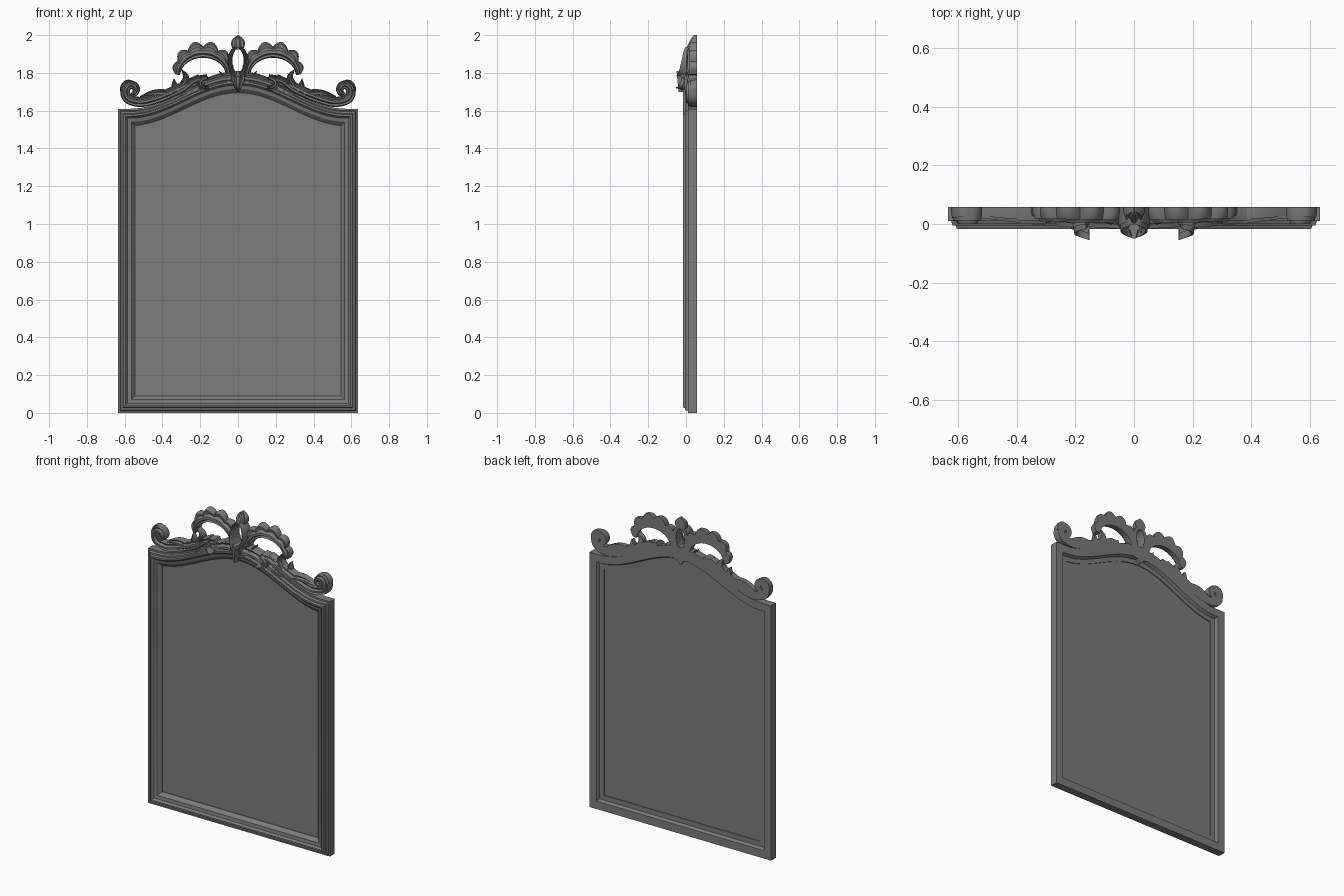
import bpy, bmesh
from math import sin, cos, pi, radians
from mathutils import Vector

cube = bpy.data.objects.get("Cube")
if cube:
    bpy.data.objects.remove(cube, do_unlink=True)

HALF_WIDTH, SHOULDER, RISE = 0.635, 1.61, 0.175
BACK = 0.058

grey = bpy.data.materials.new("plain grey")
grey.use_nodes = True
grey.diffuse_color = (0.2, 0.2, 0.2, 1)
grey.node_tree.nodes["Principled BSDF"].inputs["Base Color"].default_value = grey.diffuse_color


def finish(name, bm, mirrored=False):
    """Turn a bmesh into a shaded object."""
    bmesh.ops.recalc_face_normals(bm, faces=bm.faces)
    mesh = bpy.data.meshes.new(name)
    bm.to_mesh(mesh)
    bm.free()
    mesh.materials.append(grey)
    obj = bpy.data.objects.new(name, mesh)
    bpy.context.collection.objects.link(obj)
    bpy.ops.object.select_all(action='DESELECT')
    obj.select_set(True)
    bpy.context.view_layer.objects.active = obj
    bpy.ops.object.shade_smooth_by_angle(angle=radians(30))
    if mirrored:
        obj.modifiers.new("Mirror", 'MIRROR').use_mirror_merge = False


def bridge(bm, ring, next_ring):
    """Join two matching closed rings of vertices with quads."""
    for i in range(len(ring)):
        bm.faces.new((ring[i - 1], ring[i], next_ring[i], next_ring[i - 1]))


def arch(x):
    """Height of the frame's top edge."""
    return SHOULDER + RISE * (1 + cos(pi * min(abs(x) / 0.575, 1))) / 2


def outline(bm, inset, y, steps=40):
    """Closed ring of vertices following the frame, moved inwards by inset."""
    w = HALF_WIDTH - inset
    across = [w - 2 * w * i / steps for i in range(steps + 1)]
    points = [(-w, inset), (w, inset)] + [(x, arch(x) - inset) for x in across]
    return [bm.verts.new((x, y, z)) for x, z in points]


# Moulded frame: stepped profile of (inset, depth) carried round the outline
inner = 0.09
profile = [(0, BACK), (0, 0.01), (0.01, 0.01), (0.015, -0.005), (0.025, -0.005),
           (0.03, -0.017), (0.04, -0.017), (0.05, -0.005), (0.07, 0), (inner, 0.02),
           (inner, 0.04), (0.06, 0.04), (0.05, BACK)]
bm = bmesh.new()
rings = [outline(bm, inset, y) for inset, y in profile]
for i in range(len(rings)):
    bridge(bm, rings[i - 1], rings[i])
finish("frame", bm)

# Mirror panel
bm = bmesh.new()
front, rear = (outline(bm, inner - 0.005, y) for y in (0.025, 0.035))
bridge(bm, front, rear)
bm.faces.new(front)
bm.faces.new(rear)
finish("mirror_panel", bm)


def turn(centre, start, end, radii, shrink=1, steps=8):
    """Points round an ellipse, or a spiral when it shrinks; angles in degrees."""
    points = []
    for i in range(steps + 1):
        t = i / steps
        a = radians(start + (end - start) * t)
        scale = 1 + (shrink - 1) * t
        points.append((centre[0] + radii[0] * scale * cos(a),
                       centre[1] + radii[1] * scale * sin(a)))
    return points


def spline(points, steps=6):
    """Smooth path through the points."""
    k = [Vector(p) for p in points]
    k = [2 * k[0] - k[1]] + k + [2 * k[-1] - k[-2]]
    path = []
    for a, b, c, d in zip(k, k[1:], k[2:], k[3:]):
        for i in range(steps):
            t = i / steps
            path.append(b + ((c - a) * t + (2 * a - 5 * b + 4 * c - d) * t ** 2
                             + (3 * b - a - 3 * c + d) * t ** 3) / 2)
    return path + [k[-2]]


# How the width of a carving changes along its length
def band(t):
    return 1 - t ** 2 / 2


def leaf(t):
    return sin(pi * (1 + 3 * t) / 4) + 0.05


def bow(t):
    return 0.4 + 0.6 * sin(pi * t)


# Right half of the carved cross-section, (across, bulge), with a groove
half = [(0.2, 1), (0.45, 0.7), (0.8, 0.8), (1, 0.4), (1, 0)]
SECTION = [(-u, bulge) for u, bulge in reversed(half)] + half


def carving(name, points, width, shape, fronts, lobes=0, mirrored=True):
    """Flat-backed carved strip; lobes scallop its left-hand edge."""
    bm = bmesh.new()
    path = spline(points)
    last = len(path) - 1
    rings = []
    for i, p in enumerate(path):
        t = i / last
        along = (path[min(i + 1, last)] - path[max(i - 1, 0)]).normalized()
        side = Vector((-along.y, along.x))
        front = fronts[0] + (fronts[1] - fronts[0]) * t
        scallop = abs(sin(pi * lobes * t))
        ring = []
        for u, bulge in SECTION:
            spot = p + side * u * width * shape(t) * (1 + scallop * (u > 0))
            ring.append(bm.verts.new((spot.x, BACK + (front - BACK) * bulge, spot.y)))
        rings.append(ring)
    for ring, next_ring in zip(rings, rings[1:]):
        bridge(bm, ring, next_ring)
    bm.faces.new(rings[0])
    bm.faces.new(rings[-1])
    finish(name, bm, mirrored)


# Side scrolls running along the arch and curling up at the corners
foot = [(x / 10, arch(x / 10) + 0.03) for x in (2, 3, 4, 5)]
curl = turn((0.56, 1.705), -80, 300, (0.045, 0.05), shrink=0.2)
carving("side_scroll", foot + curl, 0.028, band, (0, 0))
carving("corner_curl_leaf", turn((0.57, 1.7), 0, 130, (0.04, 0.05)), 0.018, leaf, (0.01, 0.02))

# Pointed leaves growing from the scrolls
carving("low_leaf", [(0.35, 1.69), (0.44, 1.69), (0.52, 1.675)], 0.022, leaf, (0, 0.02))
carving("upright_leaf", [(0.29, 1.7), (0.33, 1.72), (0.34, 1.77)], 0.022, leaf, (0, 0.03))
carving("inner_leaf", [(0.32, 1.7), (0.275, 1.77), (0.3, 1.82)], 0.018, leaf, (0, 0.02))

# Bold hooked straps that stand forward of the arch
hook = turn((0.165, 1.745), 90, 290, (-0.035, 0.025))
carving("hooked_strap", [(0.36, 1.675), (0.29, 1.71), (0.23, 1.755)] + hook,
        0.024, band, (0, -0.055))

# Low rail joining the straps to the centre
rail = [(x / 10, arch(x / 10) - 0.01) for x in range(4)]
carving("crest_rail", rail, 0.035, band, (-0.02, 0))

# Ruffled leaf arches
carving("ruffled_arch", turn((0.185, 1.79), 180, 0, (0.135, 0.12)),
        0.03, bow, (0, 0.01), lobes=6)

# Central oval cartouche with its crest and pendant
carving("oval_surround", turn((0, 1.86), -90, 90, (0.043, 0.075)), 0.015, band, (-0.05, 0))
carving("top_crest", [(0, 1.925), (0, 1.97), (0, 2)], 0.035, leaf, (0, 0.04), mirrored=False)
carving("centre_pendant", [(0, 1.81), (0, 1.76), (0, 1.7)], 0.04, leaf, (-0.05, -0.04),
        mirrored=False)
carving("pendant_leaf", [(0, 1.74), (0.06, 1.76), (0.1, 1.81)], 0.02, leaf, (-0.03, 0.01))
